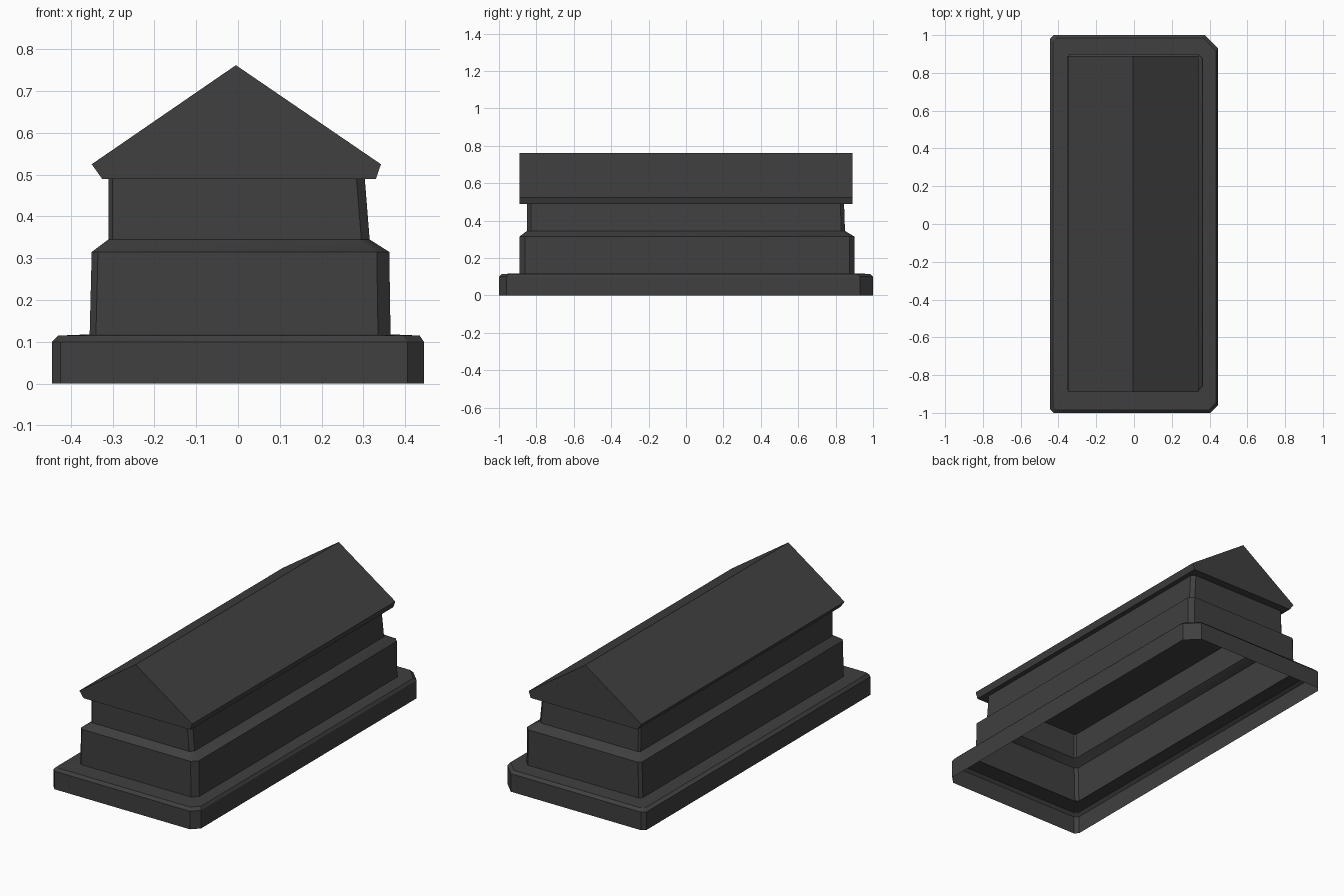
import bpy
import bmesh
import math

cube = bpy.data.objects.get("Cube")
if cube:
    bpy.data.objects.remove(cube, do_unlink=True)

# Single dark stone colour
stone = bpy.data.materials.new("dark_stone")
stone.use_nodes = True
colour = (0.05, 0.05, 0.05, 1)
stone.diffuse_color = colour
bsdf = stone.node_tree.nodes["Principled BSDF"]
bsdf.inputs["Base Color"].default_value = colour
bsdf.inputs["Roughness"].default_value = 0.9


def finish(name, bm):
    bmesh.ops.recalc_face_normals(bm, faces=bm.faces)
    mesh = bpy.data.meshes.new(name)
    bm.to_mesh(mesh)
    bm.free()
    mesh.materials.append(stone)
    obj = bpy.data.objects.new(name, mesh)
    bpy.context.collection.objects.link(obj)
    bpy.ops.object.select_all(action='DESELECT')
    obj.select_set(True)
    bpy.context.view_layer.objects.active = obj
    bpy.ops.object.shade_smooth_by_angle(angle=math.radians(30))
    return obj


def outline(x0, x1, y0, y1, z, cuts):
    """Rectangle with its four corners cut, front left first, anticlockwise."""
    corners = [(x0, y0, 1, 1), (x1, y0, -1, 1), (x1, y1, -1, -1), (x0, y1, 1, -1)]
    points = []
    for i, ((x, y, sx, sy), c) in enumerate(zip(corners, cuts)):
        pair = [(x, y + sy * c, z), (x + sx * c, y, z)]
        points += pair if i % 2 == 0 else pair[::-1]
    return points


def shell(name, rings, cuts):
    """Open shell through a stack of cut rectangles."""
    bm = bmesh.new()
    loops = [[bm.verts.new(p) for p in outline(*r, cuts)] for r in rings]
    for low, high in zip(loops, loops[1:]):
        for i in range(len(low)):
            j = (i + 1) % len(low)
            bm.faces.new((low[i], low[j], high[j], high[i]))
    return finish(name, bm)


# Hollow plinth with a bevelled top ledge
shell("plinth", [
    (-0.445, 0.445, -1.0, 1.0, 0.0),
    (-0.445, 0.445, -1.0, 1.0, 0.10),
    (-0.43, 0.435, -0.985, 0.985, 0.115),
    (-0.355, 0.365, -0.89, 0.90, 0.118),
], (0.02, 0.04, 0.07, 0.02))

# Lower walls with a sloped shoulder
shell("lower_walls", [
    (-0.355, 0.365, -0.89, 0.90, 0.115),
    (-0.35, 0.362, -0.89, 0.90, 0.315),
    (-0.31, 0.315, -0.85, 0.85, 0.345),
], (0.015, 0.03, 0.025, 0.015))

# Upper walls
shell("upper_walls", [
    (-0.31, 0.315, -0.85, 0.85, 0.345),
    (-0.31, 0.303, -0.85, 0.845, 0.495),
], (0.01, 0.02, 0.02, 0.01))

# Gabled roof with undercut eaves
bm = bmesh.new()
profile = [(-0.325, 0.49), (0.33, 0.49), (0.342, 0.525), (-0.005, 0.762), (-0.35, 0.525)]
ends = [[bm.verts.new((x, y, z)) for x, z in profile] for y in (-0.89, 0.89)]
for end in ends:
    bm.faces.new(end)
for i in range(len(profile)):
    j = (i + 1) % len(profile)
    bm.faces.new((ends[0][i], ends[0][j], ends[1][j], ends[1][i]))
finish("gabled_roof", bm)
